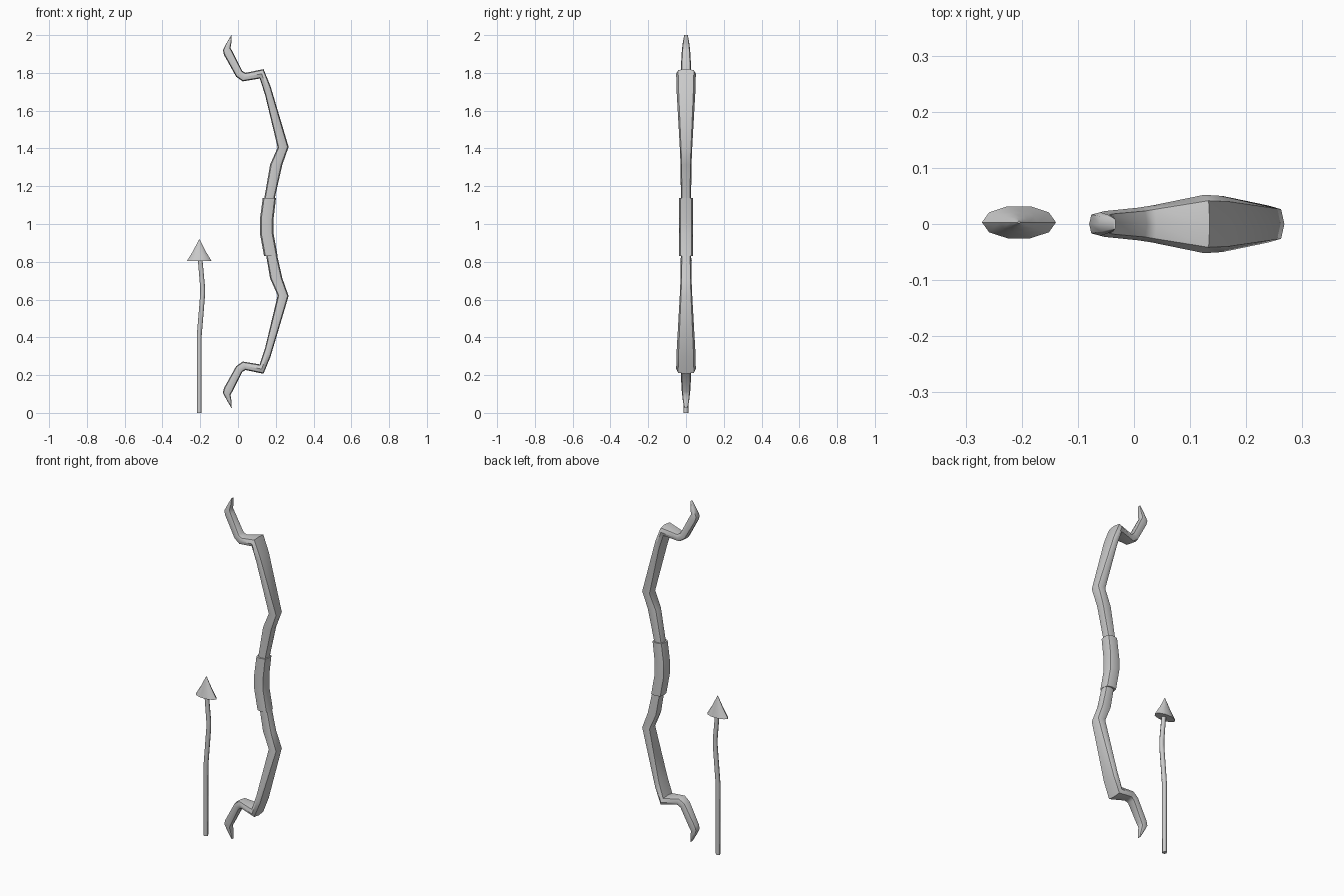
import bpy, bmesh
from math import sin, cos, pi, copysign


def loft(name, rings, n=8, power=1.0, angle=50):
    """Skin closed sections. Ring = (left x, left z, right x, right z, half depth, y centre)."""
    bm = bmesh.new()
    loops = []
    for x0, z0, x1, z1, d, y in rings:
        loop = []
        for i in range(n):
            c, s = cos(2 * pi * i / n), sin(2 * pi * i / n)
            c = copysign(abs(c) ** power, c)
            s = copysign(abs(s) ** power, s)
            t = (1 - c) / 2
            loop.append(bm.verts.new((x0 + (x1 - x0) * t, y + d * s, z0 + (z1 - z0) * t)))
        loops.append(loop)
    for a, b in zip(loops, loops[1:]):
        for i in range(n):
            j = (i + 1) % n
            bm.faces.new((a[i], a[j], b[j], b[i]))
    bm.faces.new(loops[0])
    bm.faces.new(loops[-1])
    bmesh.ops.recalc_face_normals(bm, faces=bm.faces)
    me = bpy.data.meshes.new(name)
    bm.to_mesh(me)
    bm.free()
    ob = bpy.data.objects.new(name, me)
    bpy.context.collection.objects.link(ob)
    bpy.ops.object.select_all(action='DESELECT')
    ob.select_set(True)
    bpy.context.view_layer.objects.active = ob
    bpy.ops.object.shade_smooth_by_angle(angle=angle * pi / 180)
    return ob


# Bow limbs: upper half from tip to grip, mirrored for the lower half
upper = [
    (-0.037, 1.998, -0.033, 2.0, 0.010, 0),
    (-0.062, 1.955, -0.034, 1.965, 0.017, 0),
    (-0.080, 1.920, -0.040, 1.932, 0.021, 0),
    (-0.074, 1.895, -0.030, 1.915, 0.023, 0),
    (-0.010, 1.780, 0.023, 1.810, 0.029, 0),
    (0.025, 1.755, 0.040, 1.800, 0.033, 0),
    (0.115, 1.770, 0.135, 1.820, 0.052, 0),
    (0.143, 1.685, 0.172, 1.730, 0.050, 0),
    (0.210, 1.405, 0.268, 1.408, 0.033, 0),
    (0.170, 1.315, 0.235, 1.315, 0.029, 0),
    (0.139, 1.135, 0.194, 1.135, 0.027, 0),
    (0.124, 1.040, 0.182, 1.040, 0.027, 0),
]
lower = [(a, 2.027 - b, c, 2.027 - d, e, f) for a, b, c, d, e, f in reversed(upper)]
loft("bow_limbs", upper + lower, power=0.65)

# Grip sleeve
loft("bow_grip", [
    (0.131, 1.137, 0.201, 1.137, 0.036, 0),
    (0.116, 1.025, 0.188, 1.025, 0.036, 0),
    (0.116, 0.950, 0.188, 0.950, 0.036, 0),
    (0.138, 0.830, 0.210, 0.830, 0.036, 0),
], power=0.65)

# Arrow shaft with a slight bend
shaft = [(-0.205, 0, 0.012), (-0.205, 0.41, 0.013), (-0.187, 0.63, 0.013),
         (-0.187, 0.66, 0.013), (-0.202, 0.83, 0.012)]
loft("arrow_shaft", [(x - r, z, x + r, z, r, 0) for x, z, r in shaft])

# Flattened, flared arrowhead
head = [(0.066, 0.803, 0.030), (0.034, 0.855, 0.018), (0.016, 0.890, 0.009), (0.002, 0.918, 0.002)]
loft("arrow_head", [(-0.205 - r, z, -0.205 + r, z, d, 0.003) for r, z, d in head], n=10)
